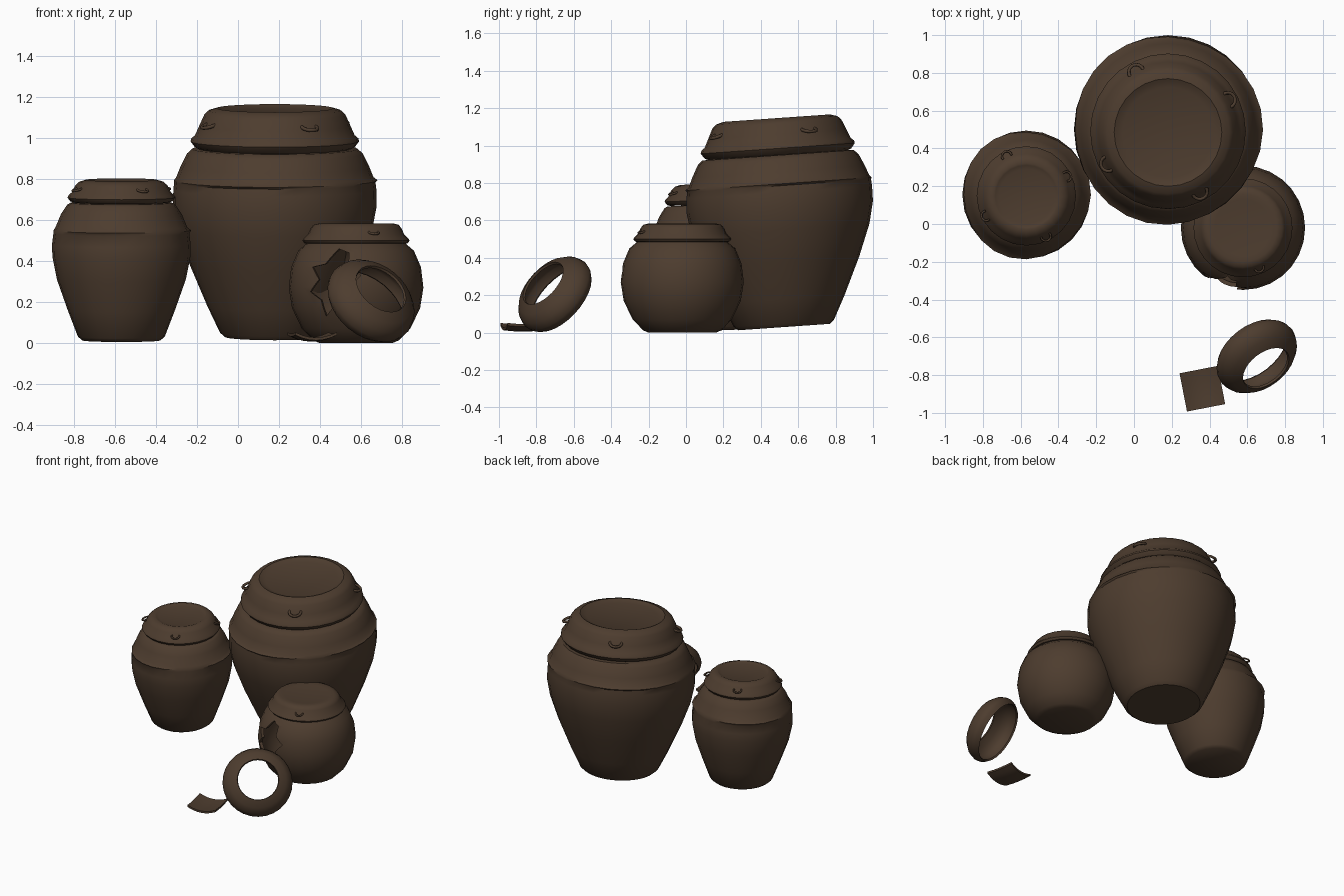
import bpy, bmesh, math
from mathutils import Vector, Matrix

if "Cube" in bpy.data.objects:
    bpy.data.objects.remove(bpy.data.objects["Cube"])

clay = bpy.data.materials.new("dark_brown_clay")
clay.diffuse_color = (0.075, 0.046, 0.028, 1)
clay.use_nodes = True
clay.node_tree.nodes["Principled BSDF"].inputs["Base Color"].default_value = clay.diffuse_color


def finish(ob, angle=40):
    ob.data.materials.clear()
    ob.data.materials.append(clay)
    bpy.ops.object.select_all(action='DESELECT')
    bpy.context.view_layer.objects.active = ob
    ob.select_set(True)
    bpy.ops.object.shade_smooth_by_angle(angle=math.radians(angle))


def add_mesh(name, bm, matrix):
    bmesh.ops.transform(bm, matrix=matrix, verts=bm.verts)
    bmesh.ops.recalc_face_normals(bm, faces=bm.faces)
    me = bpy.data.meshes.new(name)
    bm.to_mesh(me)
    bm.free()
    ob = bpy.data.objects.new(name, me)
    bpy.context.collection.objects.link(ob)
    return ob


def lathe(name, profile, matrix, sides=28, loop=False, ridge=None):
    """Spin (radius, height) points; ridge = index of a wavering point."""
    bm = bmesh.new()
    rings = []
    for k, (r, z) in enumerate(profile):
        if r < 1e-6:
            rings.append([bm.verts.new((0, 0, z))] * sides)
            continue
        ring = []
        for i in range(sides):
            a = math.tau * i / sides
            rr = r + (0.006 * math.sin(3 * a + 1) if k == ridge else 0)
            ring.append(bm.verts.new((rr * math.cos(a), rr * math.sin(a), z)))
        rings.append(ring)
    pairs = list(zip(rings, rings[1:]))
    if loop:
        pairs.append((rings[-1], rings[0]))
    for lo, hi in pairs:
        for i in range(sides):
            j = (i + 1) % sides
            vs = list(dict.fromkeys((lo[i], lo[j], hi[j], hi[i])))
            if len(vs) > 2:
                bm.faces.new(vs)
    return add_mesh(name, bm, matrix)


def lean(x, y, tilt, shift):
    """Place at x, y with the front side sagging and the top drawn forward."""
    return Matrix(((1, 0, 0, x), (0, 1, -shift, y), (0, tilt, 1, 0), (0, 0, 0, 1)))


def handle(name, matrix, radius, z, angle, size, tube):
    """Half-loop lug lying on the lid slope."""
    e = Vector((math.cos(angle), math.sin(angle), 0))
    t = Vector((-e.y, e.x, 0))
    cu = bpy.data.curves.new(name, 'CURVE')
    cu.dimensions = '3D'
    cu.bevel_depth = tube
    cu.bevel_resolution = 2
    cu.use_fill_caps = True
    sp = cu.splines.new('POLY')
    n = 9
    sp.points.add(n - 1)
    for i in range(n):
        a = math.radians(-20 + 220 * i / (n - 1))
        p = e * radius + Vector((0, 0, z)) + t * size * math.cos(a) + (e * 0.95 - Vector((0, 0, 0.3))) * size * math.sin(a)
        sp.points[i].co = (*(matrix @ p), 1)
    ob = bpy.data.objects.new(name, cu)
    bpy.context.collection.objects.link(ob)
    bpy.ops.object.select_all(action='DESELECT')
    bpy.context.view_layer.objects.active = ob
    ob.select_set(True)
    bpy.ops.object.convert(target='MESH')
    finish(bpy.context.object, 60)


# Large jar
m = lean(0.18, 0.525, 0.07, 0.035)
finish(lathe("large_jar_body", [
    (0, .03), (.245, .03), (.268, .05), (.33, .18), (.415, .38), (.475, .55), (.498, .67),
    (.496, .75), (.492, .785), (.498, .795), (.482, .81), (.462, .86), (.43, .925), (.405, .948),
    (.37, .95), (0, .95)], m, ridge=9))
finish(lathe("large_jar_lid", [
    (0, .95), (.375, .95), (.392, .958), (.412, .985), (.408, 1.0), (.39, 1.015), (.37, 1.06),
    (.345, 1.115), (.325, 1.135), (.285, 1.147), (.27, 1.14), (.24, 1.13), (0, 1.126)], m))
for k in range(4):
    handle(f"large_jar_handle_{k + 1}", m, .36, 1.075, math.radians(28 + 90 * k), .04, .009)

# Medium jar
m = lean(-0.57, 0.17, 0.04, 0.03)
finish(lathe("medium_jar_body", [
    (0, .012), (.19, .012), (.212, .03), (.262, .16), (.315, .31), (.337, .42), (.339, .48),
    (.332, .535), (.337, .55), (.322, .565), (.295, .63), (.265, .675), (.248, .685), (0, .687)],
    m, sides=24, ridge=8))
finish(lathe("medium_jar_lid", [
    (0, .687), (.235, .687), (.25, .692), (.263, .71), (.258, .722), (.243, .735), (.225, .77),
    (.205, .788), (.175, .797), (.165, .793), (.145, .787), (0, .785)], m, sides=24))
for k in range(4):
    handle(f"medium_jar_handle_{k + 1}", m, .237, .755, math.radians(26 + 90 * k), .026, .006)

# Small broken jar: hollow wall so the hole shows its inside
m = lean(0.577, -0.02, 0, 0)
small = lathe("broken_jar_body", [
    (0, 0), (.18, 0), (.208, .012), (.265, .07), (.313, .17), (.329, .27), (.317, .37),
    (.283, .45), (.24, .487), (.2, .487), (.262, .44), (.295, .37), (.307, .27), (.291, .17),
    (.245, .085), (.18, .03), (0, .03)], m, sides=28)
# close the neck on the inside beneath the lid
finish(lathe("broken_jar_lid", [
    (0, .487), (.235, .484), (.252, .487), (.262, .5), (.254, .512), (.235, .53), (.222, .56),
    (.208, .577), (.18, .584), (.15, .58), (0, .578)], m, sides=28))
handle("broken_jar_handle", m, .228, .54, math.radians(-68), .024, .006)

# Jagged hole cutter pointing at the front left of the broken jar
outline = [(-.13, .37), (-.06, .385), (.0, .46), (.055, .44), (.06, .38), (.12, .33),
           (.07, .27), (.08, .2), (.0, .19), (-.06, .13), (-.08, .21), (-.14, .25), (-.09, .31)]
bm = bmesh.new()
face = bm.faces.new([bm.verts.new((x, -.6, z)) for x, z in outline])
ext = bmesh.ops.extrude_face_region(bm, geom=[face])
bmesh.ops.translate(bm, vec=(0, .5, 0), verts=[v for v in ext["geom"] if isinstance(v, bmesh.types.BMVert)])
cutter = add_mesh("hole_cutter", bm, m @ Matrix.Rotation(math.radians(-18), 4, 'Z'))
cutter.hide_render = True
mod = small.modifiers.new("hole", 'BOOLEAN')
mod.operation = 'DIFFERENCE'
mod.solver = 'EXACT'
mod.object = cutter
bpy.context.view_layer.objects.active = small
bpy.ops.object.modifier_apply(modifier="hole")
bpy.data.objects.remove(cutter)
finish(small)

# Fallen neck ring, leaning up towards the front right
axis = Vector((.49, -.64, .59)).to_track_quat('Z', 'Y').to_matrix().to_4x4()
finish(lathe("fallen_neck_ring", [
    (.212, -.05), (.23, -.025), (.235, 0), (.222, .04), (.19, .075), (.14, .1),
    (.135, .088), (.18, .062), (.205, .032), (.216, 0), (.205, -.04)],
    Matrix.Translation((.65, -.7, .205)) @ axis, loop=True))

# Curved shard lying on the ground
bm = bmesh.new()
bmesh.ops.create_grid(bm, x_segments=6, y_segments=4, size=.103)
for v in bm.verts:
    v.co.z = .006 + 2.4 * v.co.x ** 2 + .6 * v.co.y ** 2
geom = bmesh.ops.extrude_face_region(bm, geom=bm.faces[:])["geom"]
bmesh.ops.translate(bm, vec=(0, 0, .014), verts=[v for v in geom if isinstance(v, bmesh.types.BMVert)])
bm.normal_update()
finish(add_mesh("shard", bm, Matrix.Translation((.362, -.872, 0)) @ Matrix.Rotation(math.radians(11), 4, 'Z')))
